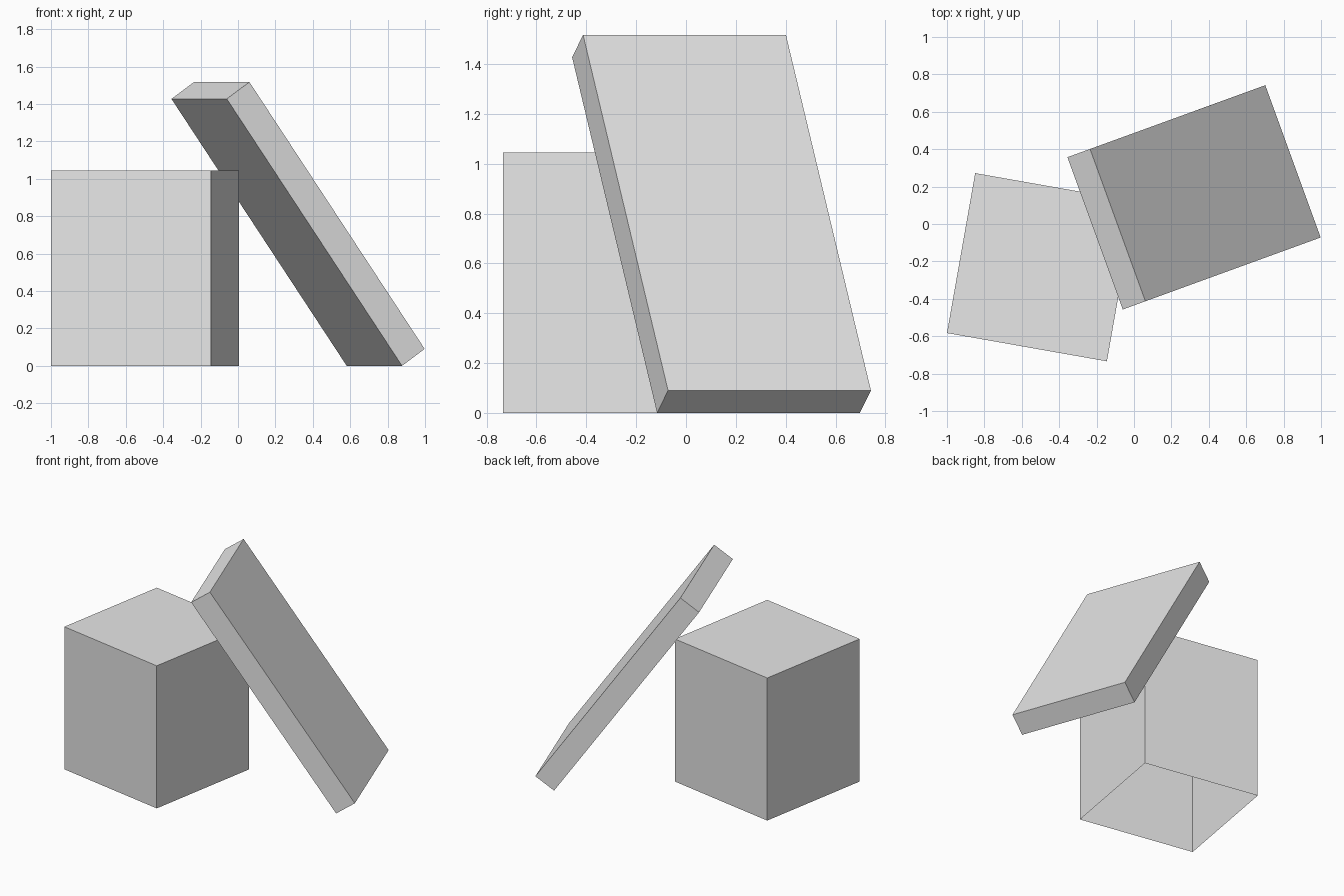
import bpy
import bmesh
from mathutils import Matrix, Vector

cube = bpy.data.objects.get("Cube")
if cube:
    bpy.data.objects.remove(cube, do_unlink=True)

grey = bpy.data.materials.new("plain grey")
grey.use_nodes = True
grey.diffuse_color = (0.8, 0.8, 0.8, 1)
grey.node_tree.nodes["Principled BSDF"].inputs["Base Color"].default_value = (0.8, 0.8, 0.8, 1)


def block(name, corner, along, across, up, open_bottom=False):
    """Block spanned by three edge vectors from one corner."""
    axes = [Vector(v) for v in (along, across, up)]
    centre = Vector(corner) + sum(axes, Vector()) / 2
    frame = Matrix(axes).transposed().to_4x4()
    bm = bmesh.new()
    bmesh.ops.create_cube(bm, size=1)
    if open_bottom:
        base = [f for f in bm.faces if f.normal.z < -0.5]
        bmesh.ops.delete(bm, geom=base, context='FACES_ONLY')
    bmesh.ops.transform(bm, matrix=Matrix.Translation(centre) @ frame, verts=bm.verts)
    mesh = bpy.data.meshes.new(name)
    bm.to_mesh(mesh)
    bm.free()
    mesh.materials.append(grey)
    obj = bpy.data.objects.new(name, mesh)
    bpy.context.collection.objects.link(obj)
    return obj


# Upright box, hollow and open underneath
block("open_box", (-1.0, -0.583, 0), (0.855, -0.151, 0), (0.151, 0.855, 0),
      (0, 0, 1.045), open_bottom=True)

# Thick slab leaning against the box
block("leaning_slab", (-0.06, -0.457, 1.427), (0.937, 0.341, -1.427),
      (-0.296, 0.814, 0), (0.121, 0.044, 0.09))
